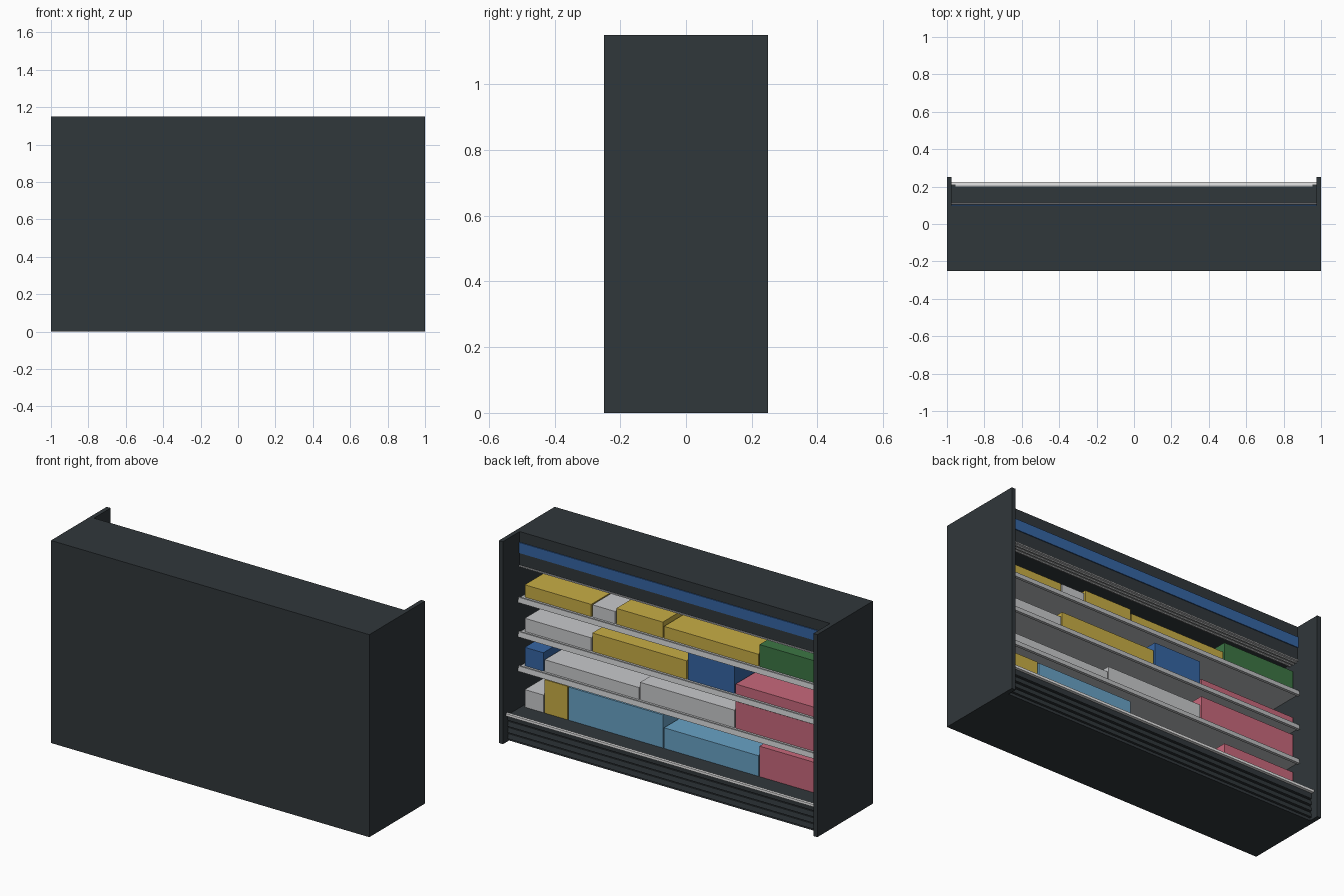
import bpy
import bmesh

cube = bpy.data.objects.get("Cube")
if cube:
    bpy.data.objects.remove(cube, do_unlink=True)


def material(name, r, g, b):
    m = bpy.data.materials.new(name)
    m.use_nodes = True
    m.diffuse_color = (r, g, b, 1)
    m.node_tree.nodes["Principled BSDF"].inputs["Base Color"].default_value = (r, g, b, 1)
    return m


charcoal = material("charcoal", 0.03, 0.038, 0.043)
grey = material("shelf grey", 0.52, 0.53, 0.54)
bright = material("rail white", 0.8, 0.8, 0.8)
white = material("white", 0.58, 0.585, 0.6)
yellow = material("yellow", 0.58, 0.42, 0.06)
blue = material("blue", 0.036, 0.13, 0.37)
sky = material("light blue", 0.14, 0.36, 0.56)
pink = material("pink", 0.58, 0.14, 0.2)
green = material("green", 0.045, 0.18, 0.058)


def extrude(name, profile, x0, x1, mat):
    """Extrude a (y, z) profile along x."""
    bm = bmesh.new()
    face = bm.faces.new([bm.verts.new((x0, y, z)) for y, z in profile])
    new = bmesh.ops.extrude_face_region(bm, geom=[face])["geom"]
    bmesh.ops.translate(bm, vec=(x1 - x0, 0, 0),
                        verts=[v for v in new if isinstance(v, bmesh.types.BMVert)])
    bmesh.ops.recalc_face_normals(bm, faces=bm.faces)
    mesh = bpy.data.meshes.new(name)
    bm.to_mesh(mesh)
    bm.free()
    mesh.materials.append(mat)
    obj = bpy.data.objects.new(name, mesh)
    bpy.context.collection.objects.link(obj)
    return obj


def box(name, x0, x1, y0, y1, z0, z1, mat):
    return extrude(name, [(y0, z0), (y1, z0), (y1, z1), (y0, z1)], x0, x1, mat)


INNER = 0.975
HEIGHT = 1.15
BACK = -0.25
WALL = -0.17
FLOOR = 0.15

# Cabinet shell: one C-shaped section with base, rear wall and canopy
extrude("cabinet_shell",
        [(BACK, 0), (0.195, 0), (0.195, FLOOR), (WALL, FLOOR),
         (WALL, 0.96), (0.1, 0.96), (0.1, HEIGHT), (BACK, HEIGHT)],
        -INNER, INNER, charcoal)
for side, x in (("right", -1), ("left", INNER)):
    box(side + "_end_panel", x, x + 1 - INNER, BACK, 0.25, 0, HEIGHT, charcoal)

# Canopy stripe and air outlet
box("canopy_stripe", -INNER, INNER, 0.1, 0.105, 1.03, 1.09, blue)
box("air_outlet", -INNER, INNER, 0.03, 0.106, 0.953, 0.96, grey)
for i in range(3):
    y = 0.04 + i * 0.022
    box("air_outlet_slat", -INNER, INNER, y, y + 0.008, 0.947, 0.953, grey)

# Base louvres, bumper and handrail
for i in range(3):
    z = 0.015 + i * 0.035
    extrude("base_louvre", [(0.195, z), (0.208, z), (0.203, z + 0.027), (0.195, z + 0.027)],
            -INNER, INNER, charcoal)
box("base_bumper", -INNER, INNER, 0.195, 0.208, 0.12, 0.155, charcoal)
box("bumper_rail", -INNER, INNER, 0.208, 0.224, 0.15, 0.164, bright)
box("bumper_trim", -0.955, 0.955, 0.2, 0.208, 0.155, 0.16, grey)

# Shelves with a price rail along the open edge
shelf_tops = [0.775, 0.58, 0.385]
for top in shelf_tops:
    extrude("shelf",
            [(WALL, top - 0.014), (0.1, top - 0.014), (0.1, top - 0.022),
             (0.116, top - 0.022), (0.11, top + 0.006), (0.1, top + 0.006),
             (0.1, top), (WALL, top)],
            -INNER, INNER, grey)

# Goods: each row runs from -x to +x as (slots wide, height, colour)
rows = [
    [(3, 0.125, green), (4, 0.068, yellow), (2, 0.09, yellow), (1, 0.07, white), (3, 0.07, yellow)],
    [(4, 0.056, pink), (2, 0.153, blue), (4, 0.105, yellow), (3, 0.075, white)],
    [(4, 0.152, pink), (4, 0.1, white), (4, 0.068, white), (1, 0.105, blue)],
    [(3, 0.173, pink), (4, 0.117, sky), (4, 0.188, sky), (1, 0.19, yellow), (1, 0.1, white)],
]
SLOT = 0.15
for z, row in zip(shelf_tops + [FLOOR], rows):
    x = -0.96
    for slots, height, mat in row:
        end = min(x + slots * SLOT, 0.965)
        box(mat.name.replace(" ", "_") + "_goods", x, end - 0.008,
            -0.14, 0.08, z, z + height, mat)
        x = end
